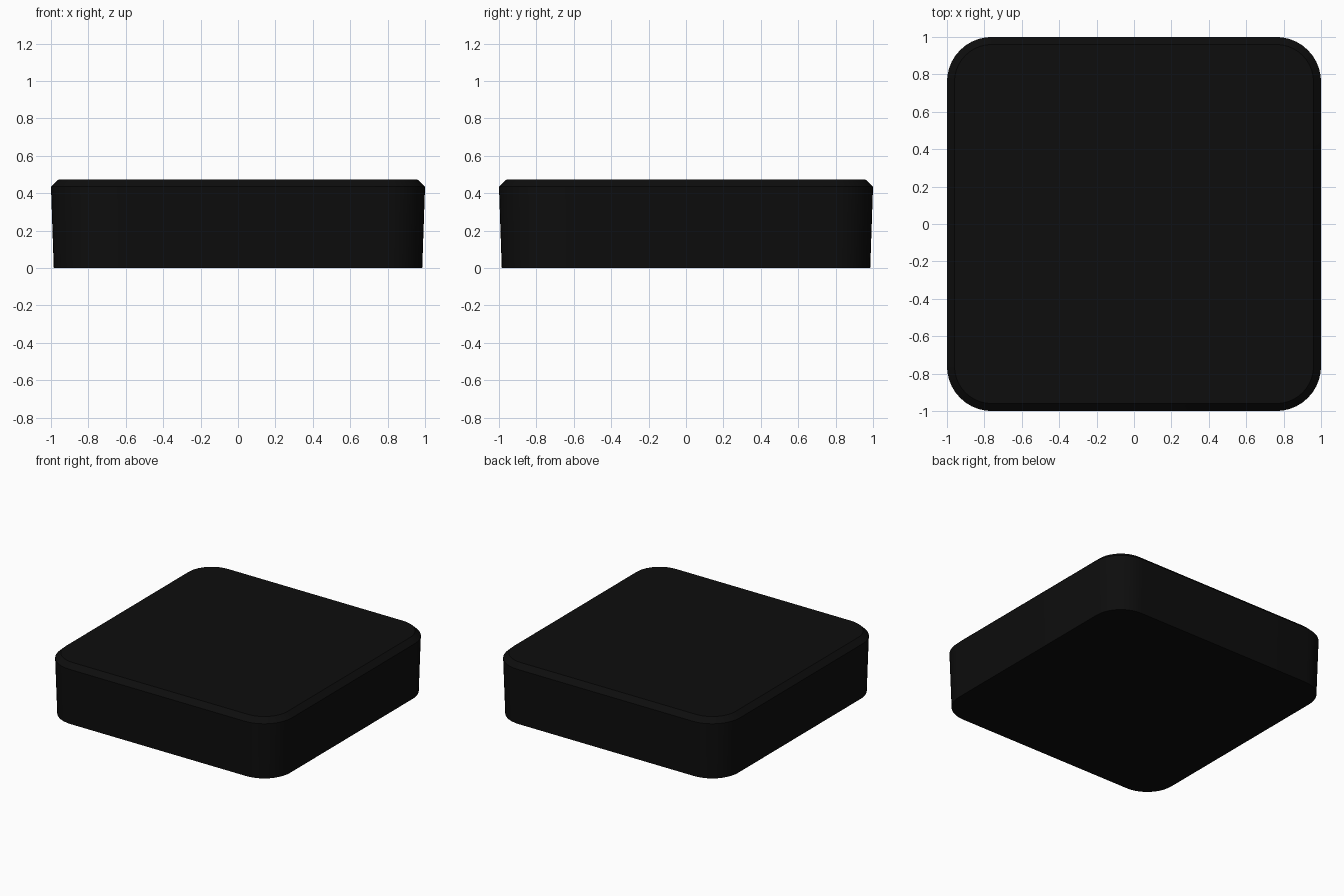
import bpy, bmesh, math

if "Cube" in bpy.data.objects:
    bpy.data.objects.remove(bpy.data.objects["Cube"])

RADIUS = 0.24   # corner radius at the widest ring
SEGMENTS = 10   # steps per corner
# (half width, height) from the narrow base to the chamfered top
PROFILE = [(0.985, 0.0), (1.0, 0.435), (0.96, 0.473)]


def rounded_ring(bm, half, z):
    """Rounded square outline; corner centres are shared by all rings."""
    centre = 1.0 - RADIUS
    radius = half - centre
    ring = []
    for quarter in range(4):
        mid = math.radians(45 + 90 * quarter)
        cx = math.copysign(centre, math.cos(mid))
        cy = math.copysign(centre, math.sin(mid))
        for i in range(SEGMENTS + 1):
            a = math.radians(90 * quarter + 90 * i / SEGMENTS)
            ring.append(bm.verts.new((cx + radius * math.cos(a),
                                      cy + radius * math.sin(a), z)))
    return ring


# Solid rounded block: stacked rings, closed at both ends
bm = bmesh.new()
rings = [rounded_ring(bm, half, z) for half, z in PROFILE]
for low, high in zip(rings, rings[1:]):
    n = len(low)
    for i in range(n):
        j = (i + 1) % n
        bm.faces.new((low[i], low[j], high[j], high[i]))
bm.faces.new(rings[-1])
bm.faces.new(rings[0][::-1])
mesh = bpy.data.meshes.new("rounded_block")
bm.to_mesh(mesh)
bm.free()

block = bpy.data.objects.new("rounded_block", mesh)
bpy.context.collection.objects.link(block)

# Black finish
black = bpy.data.materials.new("black")
black.diffuse_color = (0.004, 0.004, 0.004, 1)
black.use_nodes = True
black.node_tree.nodes["Principled BSDF"].inputs["Base Color"].default_value = black.diffuse_color
mesh.materials.append(black)

bpy.context.view_layer.objects.active = block
block.select_set(True)
bpy.ops.object.shade_smooth_by_angle(angle=math.radians(30))
